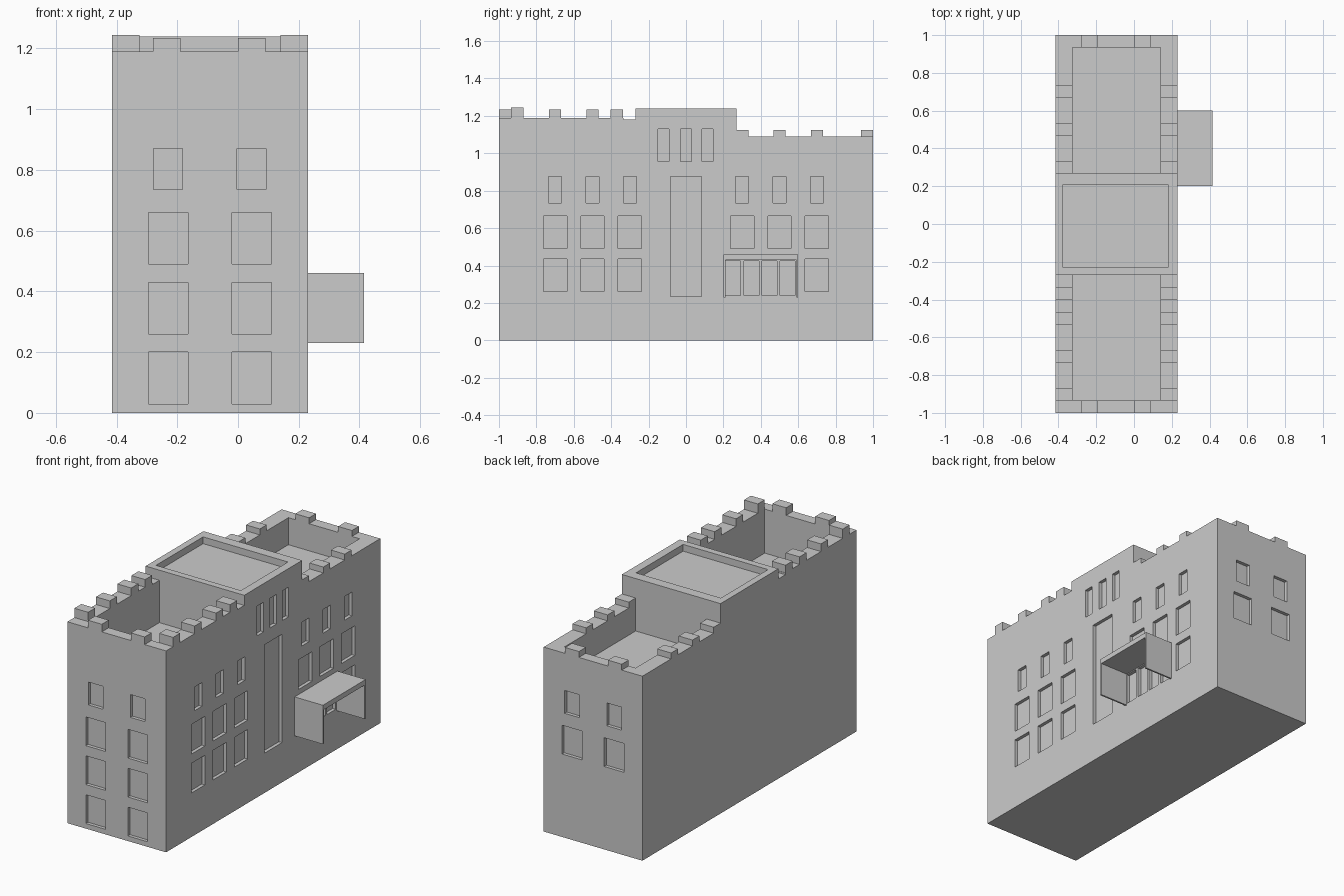
import bpy, bmesh

if "Cube" in bpy.data.objects:
    bpy.data.objects.remove(bpy.data.objects["Cube"])

XL, XR = -0.415, 0.23      # side walls of the main block
INL, INR = -0.325, 0.14    # inner faces of the parapets
FLOOR = 0.93               # roof deck height
DEPTH = 0.02               # window recess


def new_object(name, bm):
    bmesh.ops.recalc_face_normals(bm, faces=bm.faces)
    mesh = bpy.data.meshes.new(name)
    bm.to_mesh(mesh)
    bm.free()
    ob = bpy.data.objects.new(name, mesh)
    bpy.context.collection.objects.link(ob)
    return ob


def boxes(name, items):
    """One object from boxes given as (x0, x1, y0, y1, z0, z1)."""
    bm = bmesh.new()
    for x0, x1, y0, y1, z0, z1 in items:
        vs = bmesh.ops.create_cube(bm, size=1)["verts"]
        for v in vs:
            v.co.x = x1 if v.co.x > 0 else x0
            v.co.y = y1 if v.co.y > 0 else y0
            v.co.z = z1 if v.co.z > 0 else z0
    return new_object(name, bm)


def cut(target, cutter):
    mod = target.modifiers.new("cut", "BOOLEAN")
    mod.operation = "DIFFERENCE"
    mod.solver = "EXACT"
    mod.object = cutter
    cutter.hide_render = True
    bpy.context.view_layer.objects.active = target
    bpy.ops.object.modifier_apply(modifier=mod.name)
    bpy.data.objects.remove(cutter)


# Main block: stepped side profile extruded across the width
profile = [(-1, 0), (1, 0), (1, 1.09), (0.27, 1.09), (0.27, 1.24),
           (-0.27, 1.24), (-0.27, 1.18), (-0.335, 1.18), (-0.335, 1.19), (-1, 1.19)]
bm = bmesh.new()
face = bm.faces.new([bm.verts.new((XL, y, z)) for y, z in profile])
ext = bmesh.ops.extrude_face_region(bm, geom=[face])["geom"]
bmesh.ops.translate(bm, vec=(XR - XL, 0, 0),
                    verts=[g for g in ext if isinstance(g, bmesh.types.BMVert)])
body = new_object("building_body", bm)

# Sunken roof decks
cut(body, boxes("roof_cutter", [
    (INL, INR, -0.935, -0.27, FLOOR, 1.4),
    (INL, INR, 0.27, 0.935, FLOOR, 1.4),
    (-0.375, 0.18, -0.23, 0.21, 1.20, 1.4)]))

# Window recesses
wins = []


def side_window(yc, w, z0, z1):
    wins.append((XR - DEPTH, XR + 0.1, yc - w / 2, yc + w / 2, z0, z1))


def end_window(xc, w, z0, z1, ends):
    for s in ends:
        ys = sorted((s * (1 - DEPTH), s * 1.1))
        wins.append((xc - w / 2, xc + w / 2, ys[0], ys[1], z0, z1))


for y in (-0.7, -0.5, -0.3, 0.3, 0.5, 0.7):
    side_window(y, 0.125, 0.49, 0.665)
    side_window(y, 0.07, 0.735, 0.875)
for y in (-0.7, -0.5, -0.3, 0.7):
    side_window(y, 0.125, 0.26, 0.435)
for y in (-0.12, 0, 0.115):
    side_window(y, 0.06, 0.955, 1.13)
side_window(0, 0.165, 0.235, 0.875)          # tall stair window
for i in range(4):                           # porch doors
    side_window(0.2525 + i * 0.097, 0.08, 0.24, 0.425)
for x in (-0.23, 0.045):
    end_window(x, 0.13, 0.03, 0.20, (-1,))
    end_window(x, 0.13, 0.26, 0.43, (-1,))
    end_window(x, 0.13, 0.49, 0.66, (-1, 1))
    end_window(x, 0.095, 0.735, 0.87, (-1, 1))
cut(body, boxes("window_cutter", wins))

# Battlements on both side parapets and both ends
front, back = [], []
for x0, x1 in ((XL, INL), (INR, XR)):
    front.append((x0, x1, -0.935, -0.87, 1.19, 1.245))
    for y in (-0.7, -0.5, -0.37):
        front.append((x0, x1, y - 0.033, y + 0.033, 1.19, 1.235))
    for y in (0.302, 0.5, 0.7):
        back.append((x0, x1, y - 0.032, y + 0.032, 1.09, 1.125))
for x in (-0.235, 0.045):
    front.append((x - 0.045, x + 0.045, -1, -0.935, 1.19, 1.235))
    back.append((x - 0.045, x + 0.045, 0.935, 1, 1.09, 1.125))
boxes("front_battlements", front)
boxes("back_battlements", back)

# Porch: canopy slab on two thin side walls, open at the front and below
boxes("porch_canopy", [(XR, 0.415, 0.2, 0.6, 0.43, 0.46)])
boxes("porch_walls", [(XR, 0.415, 0.2, 0.21, 0.23, 0.43),
                      (XR, 0.415, 0.59, 0.6, 0.23, 0.43)])
